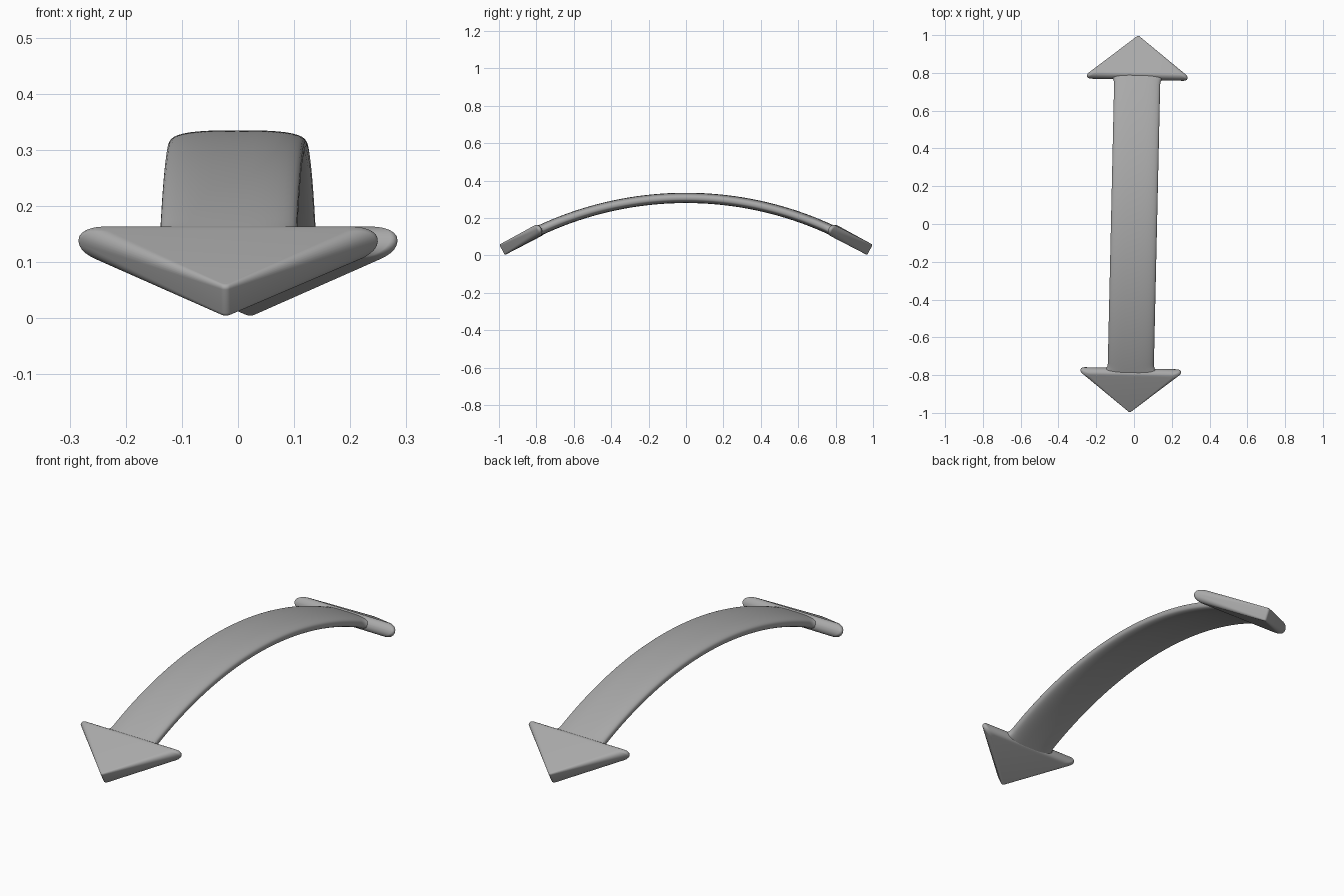
import bpy, bmesh, math
from mathutils import Vector

if "Cube" in bpy.data.objects:
    bpy.data.objects.remove(bpy.data.objects["Cube"])

TWIST = -0.0225            # slight turn of the whole arrow about z
SLOPE = math.radians(28)   # downward pitch of the heads

grey = bpy.data.materials.new("plain grey")
grey.use_nodes = True
colour = (0.4, 0.4, 0.4, 1)
grey.diffuse_color = colour
grey.node_tree.nodes["Principled BSDF"].inputs["Base Color"].default_value = colour


def loft(name, rings, turn):
    """Skin closed rings of points, cap both ends, and add the object."""
    bm = bmesh.new()
    loops = [[bm.verts.new(p) for p in ring] for ring in rings]
    n = len(loops[0])
    for a, b in zip(loops, loops[1:]):
        for i in range(n):
            j = (i + 1) % n
            bm.faces.new((a[i], a[j], b[j], b[i]))
    bm.faces.new(loops[0][::-1])
    bm.faces.new(loops[-1])
    bmesh.ops.recalc_face_normals(bm, faces=bm.faces[:])
    mesh = bpy.data.meshes.new(name)
    bm.to_mesh(mesh)
    bm.free()
    mesh.materials.append(grey)
    ob = bpy.data.objects.new(name, mesh)
    bpy.context.collection.objects.link(ob)
    ob.rotation_euler.z = turn
    bpy.ops.object.select_all(action="DESELECT")
    ob.select_set(True)
    bpy.context.view_layer.objects.active = ob
    bpy.ops.object.shade_smooth_by_angle(angle=math.radians(40))
    return ob


# Shaft: soft-edged strip swept along an arc, flaring where it meets the heads
def shaft_ring(angle, width, thick=0.0275, radius=1.8465, sides=40):
    ring = []
    for k in range(sides):
        t = math.tau * k / sides
        c, s = math.cos(t), math.sin(t)
        x = width * math.copysign(abs(c) ** (2 / 3), c)
        h = radius + thick * math.copysign(abs(s) ** (2 / 3), s)
        ring.append((x, h * math.sin(angle), h * math.cos(angle) + 0.3075 - radius))
    return ring


END = math.asin(0.785 / 1.8465)
STEPS = 120
rings = []
for k in range(STEPS + 1):
    a = END * (2 * k / STEPS - 1)
    near = max(0, 1 - (END - abs(a)) / 0.025)
    rings.append(shaft_ring(a, 0.122 + 0.022 * near ** 2))
loft("shaft", rings, TWIST)


# Arrowhead outline: triangle with rounded corners
LENGTH, HALF, CORNER = 0.247, 0.287, 0.012
corners = [Vector((HALF, 0)), Vector((0, LENGTH)), Vector((-HALF, 0))]
side = math.hypot(HALF, LENGTH)
inradius = HALF * LENGTH / (HALF + side)
centre = Vector((0, inradius))
core = [centre + (c - centre) * (1 - CORNER / inradius) for c in corners]
lean = math.atan2(HALF, LENGTH)
spans = [(-math.pi / 2, lean), (lean, math.pi - lean), (math.pi - lean, 1.5 * math.pi)]
outline = []
for c, (a0, a1) in zip(core, spans):
    for k in range(9):
        a = a0 + (a1 - a0) * k / 8
        outline.append(c + CORNER * Vector((math.cos(a), math.sin(a))))


# Head: stacked outlines, rounded fully at the wings and crisply at the tip
def head_rings(half_thick=0.0315, steps=7):
    rings = []
    for sign in (-1, 1):
        for k in range(steps + 1):
            a = math.pi / 2 * (k / steps if sign > 0 else 1 - k / steps)
            ring = []
            for p in outline:
                tip = max(0, p.y / LENGTH)
                inset = 0.022 + (0.006 - 0.022) * tip
                rise = half_thick * 0.98 + (0.008 - half_thick) * tip
                q = centre + (p - centre) * (1 - inset * (1 - math.cos(a)) / inradius)
                h = sign * (half_thick - rise * (1 - math.sin(a)))
                d = q.y - LENGTH
                ring.append((q.x,
                             0.987 + d * math.cos(SLOPE) + h * math.sin(SLOPE),
                             0.028 - d * math.sin(SLOPE) + h * math.cos(SLOPE)))
            rings.append(ring)
    return rings


for name, turn in (("back_head", TWIST), ("front_head", TWIST + math.pi)):
    loft(name, head_rings(), turn)
